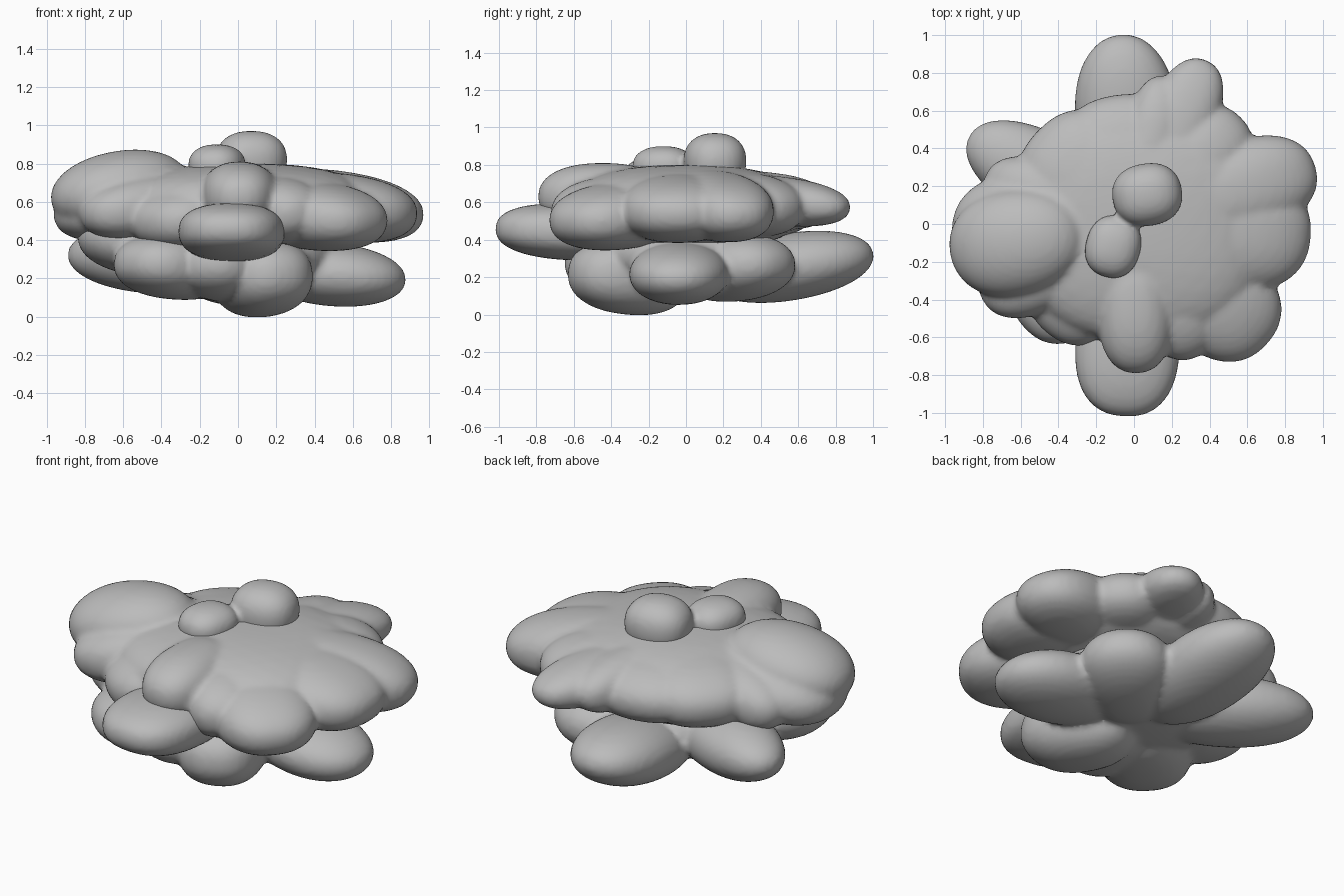
import bpy, bmesh, math
from mathutils import Matrix, Vector

cube = bpy.data.objects.get("Cube")
if cube:
    bpy.data.objects.remove(cube, do_unlink=True)

grey = bpy.data.materials.new("soft grey")
grey.use_nodes = True
grey.diffuse_color = (0.5, 0.5, 0.5, 1)
grey.node_tree.nodes["Principled BSDF"].inputs["Base Color"].default_value = (0.5, 0.5, 0.5, 1)


def blob(bm, centre, radii, yaw=0, pitch=0, taper=0.0, power=2.5):
    """Rounded lump, boxier with higher power; taper narrows its inner end."""
    turn = Matrix.Rotation(math.radians(yaw), 3, 'Z') @ Matrix.Rotation(math.radians(-pitch), 3, 'Y')
    for v in bmesh.ops.create_icosphere(bm, subdivisions=4, radius=1)["verts"]:
        n = sum(abs(c) ** power for c in v.co) ** (1 / power)
        x, y, z = v.co / n
        w = 1 - taper * (1 - x) / 2
        v.co = turn @ Vector((x * radii[0], y * radii[1] * w, z * radii[2])) + Vector(centre)


def lobe(bm, yaw, inner, outer, z, width, thick, pitch=0, power=2.3):
    """Petal-like lump radiating from the middle axis."""
    a, mid = math.radians(yaw), (inner + outer) / 2
    blob(bm, (mid * math.cos(a), mid * math.sin(a), z),
         ((outer - inner) / 2, width, thick), yaw, pitch, 0.1, power)


def finish(name, bm, voxel, smooth):
    """Fuse the lumps of one tier into a single soft skin."""
    mesh = bpy.data.meshes.new(name)
    bm.to_mesh(mesh)
    bm.free()
    mesh.materials.append(grey)
    ob = bpy.data.objects.new(name, mesh)
    bpy.context.collection.objects.link(ob)
    fuse = ob.modifiers.new("fuse", 'REMESH')
    fuse.mode = 'VOXEL'
    fuse.voxel_size = voxel
    fuse.use_smooth_shade = True
    soft = ob.modifiers.new("soften", 'SMOOTH')
    soft.factor = 0.5
    soft.iterations = smooth


# Upper tier: yaw, inner, outer, height, half width, half thickness, pitch
upper = bmesh.new()
blob(upper, (0.04, 0, 0.57), (0.66, 0.62, 0.23))
for spec in [
    (189, 0.26, 0.99, 0.66, 0.30, 0.205, -10, 2.1),  # big left dome
    (184, 0.1, 0.97, 0.59, 0.33, 0.18, -10),         # skirt of the dome
    (206, 0.1, 0.90, 0.58, 0.23, 0.17, -8),    # left dome, front side
    (163, 0.1, 0.83, 0.58, 0.20, 0.17, -10),   # left dome, back side
    (232, 0.0, 0.74, 0.53, 0.29, 0.18, -8),    # front left
    (271, 0.1, 0.79, 0.63, 0.21, 0.18, 0),     # front
    (296, 0.1, 0.78, 0.56, 0.22, 0.18, -5),    # between front lobes
    (318, 0.1, 0.95, 0.53, 0.31, 0.18, -6),    # front right
    (-4, 0.1, 0.94, 0.57, 0.33, 0.18, -6),     # right
    (18, 0.1, 1.01, 0.58, 0.27, 0.18, -8),     # back right side
    (45, 0.1, 0.80, 0.59, 0.24, 0.17, -6),     # between back right lobes
    (66, 0.1, 0.95, 0.61, 0.20, 0.13, -6),     # thin back lobe
    (78, 0.1, 0.80, 0.61, 0.16, 0.15, -6),     # step beside it
    (98, 0.0, 0.69, 0.59, 0.36, 0.17, -6),     # back
    (136, 0.0, 0.71, 0.59, 0.34, 0.18, -6),    # back left
]:
    lobe(upper, *spec)
finish("upper_lobes", upper, 0.02, 2)

# Front ledge that sticks out below the upper tier
ledge = bmesh.new()
lobe(ledge, 267, 0.2, 1.02, 0.44, 0.29, 0.15, 3, 2.4)
finish("front_ledge", ledge, 0.02, 2)

# Lower tier, with more pointed lobes
lower = bmesh.new()
blob(lower, (0, 0, 0.32), (0.52, 0.5, 0.21), power=2.2)
for spec in [
    (152, 0.0, 0.99, 0.30, 0.24, 0.18, 3, 2.1),    # left back
    (192, 0.1, 0.85, 0.40, 0.29, 0.19, 4, 2.2),    # left
    (224, 0.1, 0.80, 0.26, 0.27, 0.17, 4, 2.3),    # front left
    (256, 0.0, 0.66, 0.26, 0.24, 0.18, 4, 2.3),    # front, left of middle
    (292, 0.0, 0.66, 0.20, 0.25, 0.20, 6, 2.3),    # front
    (-4, 0.1, 0.88, 0.22, 0.28, 0.165, -5, 2.1),   # right
    (45, 0.0, 0.72, 0.25, 0.28, 0.18, 4, 2.2),     # back right filler
    (94, 0.1, 1.01, 0.255, 0.285, 0.18, 9, 2.1),   # back
]:
    lobe(lower, *spec)
finish("lower_lobes", lower, 0.02, 2)

# Two knobs on top
knobs = bmesh.new()
blob(knobs, (0.07, 0.155, 0.82), (0.185, 0.165, 0.15), yaw=10, power=2.3)
blob(knobs, (-0.11, -0.12, 0.79), (0.145, 0.165, 0.11), yaw=-15, power=2.3)
finish("top_knobs", knobs, 0.015, 2)
